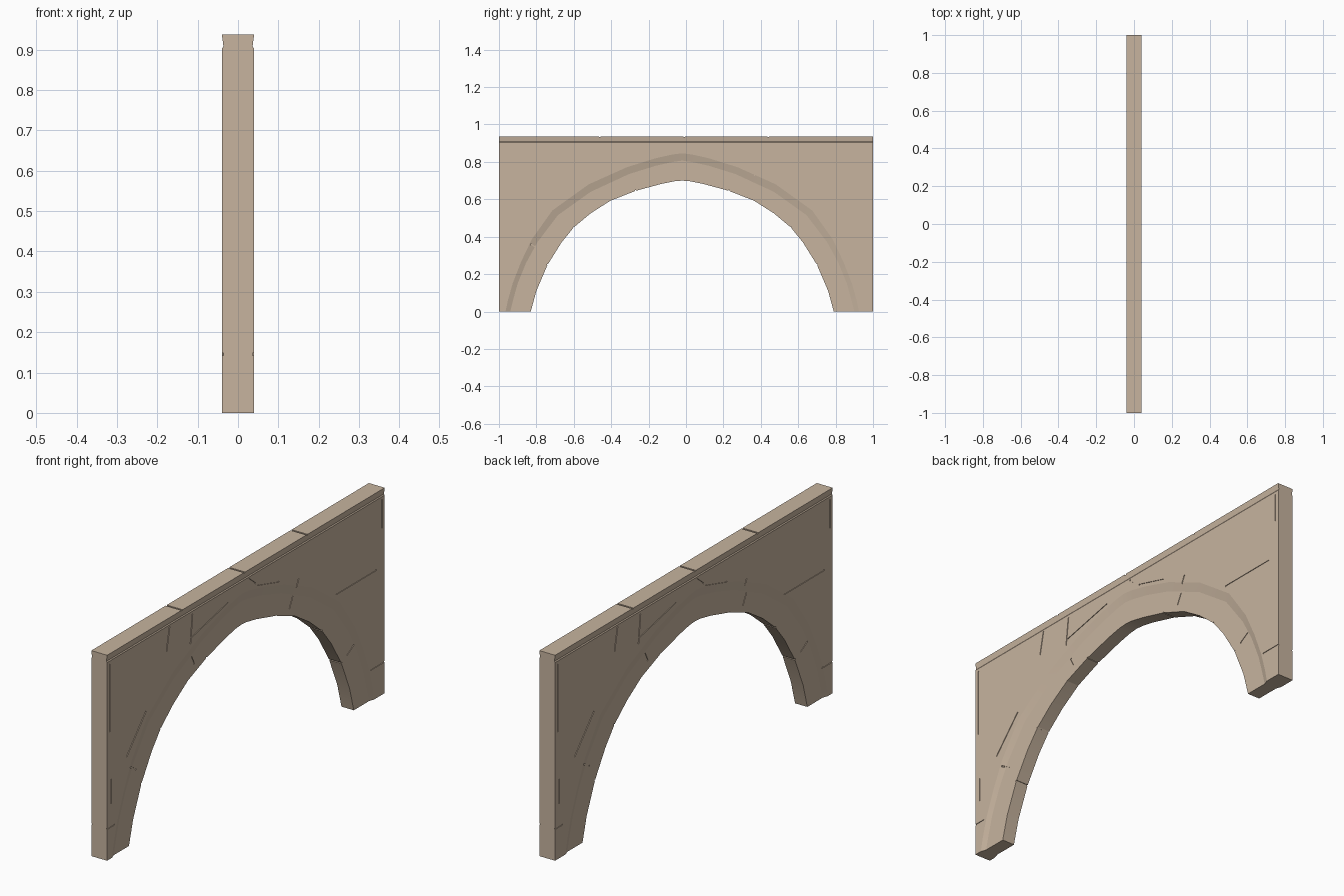
import bpy, bmesh, math
from mathutils import Vector, Matrix

if "Cube" in bpy.data.objects:
    bpy.data.objects.remove(bpy.data.objects["Cube"])

MID = -0.02            # arch axis in y
FACE, RING, LIP, EDGE = 0.0395, 0.031, 0.036, 0.04

stone = bpy.data.materials.new("sandstone")
stone.diffuse_color = (0.57, 0.455, 0.345, 1)
stone.use_nodes = True
stone.node_tree.nodes["Principled BSDF"].inputs["Base Color"].default_value = stone.diffuse_color


def arch(half):
    """Mirror a half curve (offset from axis, height) listed foot to crown."""
    left = [(MID - d, z) for d, z in half]
    right = [(MID + d, z) for d, z in reversed(half) if d > 0]
    return left + right


intrados = arch([(.81, 0), (.78, .11), (.72, .25), (.645, .37), (.58, .45), (.49, .525),
                 (.385, .592), (.25, .645), (.11, .683), (.04, .697), (0, .70)])
ring_edge = arch([(.92, 0), (.905, .06), (.88, .15), (.835, .26), (.775, .37), (.665, .515),
                  (.49, .64), (.285, .735), (.14, .78), (.05, .80), (0, .807)])
panel_edge = arch([(.945, 0), (.932, .06), (.907, .15), (.862, .265), (.805, .385), (.695, .54),
                   (.50, .68), (.295, .772), (.14, .82), (.05, .84), (0, .846)])

# Arch wall: one face sheet per side, then the rims joined across the thickness
bm = bmesh.new()


def row(pts, x):
    return [bm.verts.new((x, y, z)) for y, z in pts]


sides = []
for s in (1, -1):
    a = row(intrados, s * RING)
    b = row(ring_edge, s * RING)
    c = row(panel_edge, s * FACE)
    base = row([(1, 0), (-1, 0)], s * FACE)
    top = row([(1, .903), (-1, .903)], s * FACE)
    lip = row([(1, .908), (-1, .908)], s * LIP)
    rim = row([(1, .937), (-1, .937)], s * EDGE)
    for lo, hi in ((a, b), (b, c), (top, lip), (lip, rim)):
        for i in range(len(lo) - 1):
            bm.faces.new((lo[i], lo[i + 1], hi[i + 1], hi[i]))
    bm.faces.new(c + [base[0], top[0], top[1], base[1]])
    sides.append(a + b + c + base + top + lip + rim)
mirror = dict(zip(*sides))
for e in [e for e in bm.edges if e.is_boundary and e.verts[0] in mirror]:
    u, v = e.verts
    bm.faces.new((u, v, mirror[v], mirror[u]))
bmesh.ops.recalc_face_normals(bm, faces=bm.faces)
bmesh.ops.triangulate(bm, faces=[f for f in bm.faces if len(f.verts) > 4])


def make(name, mesh_bm):
    me = bpy.data.meshes.new(name)
    mesh_bm.to_mesh(me)
    mesh_bm.free()
    ob = bpy.data.objects.new(name, me)
    me.materials.append(stone)
    bpy.context.collection.objects.link(ob)
    return ob


wall = make("arch_wall", bm)

# Grooves: thin boxes along segments, used as a cutter
cut = bmesh.new()


def groove(y0, z0, y1, z1, x0, x1, w=.006):
    d = Vector((0, y1 - y0, z1 - z0))
    m = (Matrix.Translation(((x0 + x1) / 2, (y0 + y1) / 2, (z0 + z1) / 2))
         @ Matrix.Rotation(math.atan2(d.z, d.y), 4, 'X')
         @ Matrix.Diagonal((abs(x1 - x0), d.length, w, 1)))
    bmesh.ops.create_cube(cut, size=1, matrix=m)


# Cracks in the panels, repeated on the far face by a half turn
panel_cracks = [(-.98, .89, -.98, .58), (-.972, .36, -.972, .25), (-1.01, .145, -.945, .145),
                (-.55, .895, -.572, .79), (-.385, .89, -.40, .76), (.02, .895, .07, .855),
                (-.40, .785, -.13, .845), (.08, .845, .24, .80), (.65, .585, .94, .585),
                (.90, .145, 1.01, .145), (.38, .76, .365, .725), (-.86, .42, -.72, .575),
                (.98, .89, .98, .76)]
for y0, z0, y1, z1 in panel_cracks:
    groove(y0, z0, y1, z1, .0365, .05)
    groove(-y0, z0, -y1, z1, -.0365, -.05)
# Joints in the recessed ring
for y0, z0, y1, z1 in [(.35, .69, .325, .64), (.74, .27, .79, .30),
                       (-.83, .36, -.78, .33), (-.38, .69, -.36, .65)]:
    groove(y0, z0, y1, z1, .0285, .05)
    groove(-y0 + 2 * MID, z0, -y1 + 2 * MID, z1, -.0285, -.05)
# Joints on the top and under the arch
for y in (-.46, -.01, .44):
    groove(y, .933, y, .96, -.06, .06, .008)
for i in (2, 4, 7, 13, 16, 18):
    p = Vector(intrados[i])
    n = (p - Vector((MID, 0))).normalized()
    q, r = p - n * .02, p + n * .004
    groove(q.x, q.y, r.x, r.y, -.05, .05)

cutter = make("groove_cutter", cut)
cutter.hide_render = True
mod = wall.modifiers.new("grooves", 'BOOLEAN')
mod.operation = 'DIFFERENCE'
mod.solver = 'EXACT'
mod.use_self = True
mod.object = cutter
bpy.context.view_layer.objects.active = wall
wall.select_set(True)
cutter.select_set(False)
bpy.ops.object.modifier_apply(modifier=mod.name)
bpy.data.objects.remove(cutter)
bpy.ops.object.shade_smooth_by_angle(angle=math.radians(11))
